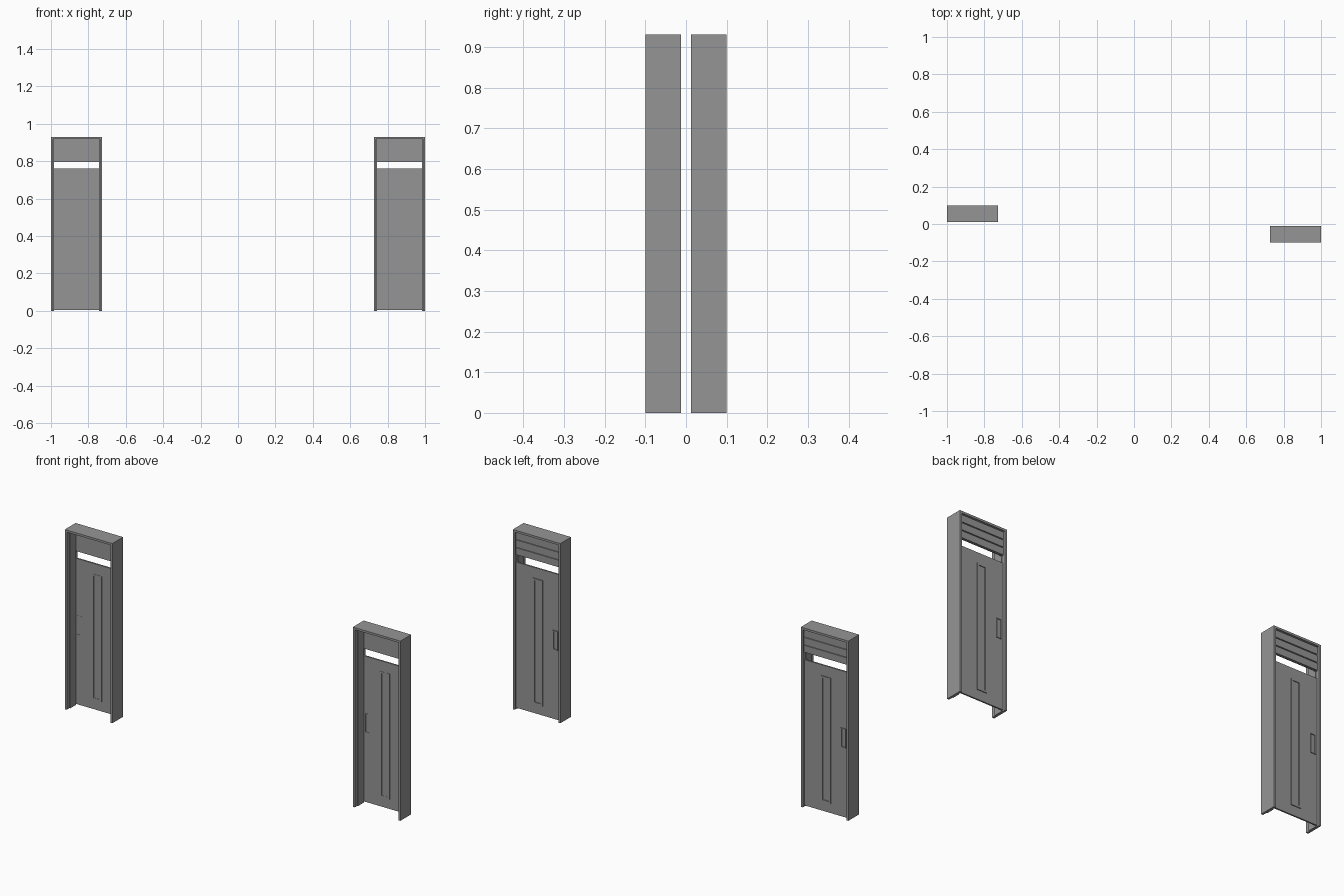
import bpy
import bmesh

old = bpy.data.objects.get("Cube")
if old:
    bpy.data.objects.remove(old, do_unlink=True)

GREY = (0.3, 0.3, 0.3, 1)
metal = bpy.data.materials.new("grey_metal")
metal.diffuse_color = GREY
metal.use_nodes = True
metal.node_tree.nodes["Principled BSDF"].inputs["Base Color"].default_value = GREY

W, D, H = 0.272, 0.088, 0.93     # overall size of one door unit
T = 0.011                        # frame thickness
STOP = 0.004                     # extra width of the door stop
HALF = W / 2
BACK = D / 2


def add_boxes(name, boxes, origin):
    """One object made of boxes given as (x0, x1, y0, y1, z0, z1)."""
    bm = bmesh.new()
    for x0, x1, y0, y1, z0, z1 in boxes:
        verts = bmesh.ops.create_cube(bm, size=1)["verts"]
        for v in verts:
            v.co.x = x1 if v.co.x > 0 else x0
            v.co.y = y1 if v.co.y > 0 else y0
            v.co.z = z1 if v.co.z > 0 else z0
    mesh = bpy.data.meshes.new(name)
    bm.to_mesh(mesh)
    bm.free()
    mesh.materials.append(metal)
    obj = bpy.data.objects.new(name, mesh)
    obj.location = origin
    bpy.context.collection.objects.link(obj)
    return obj


def rim(cx, cz, w, h, t, y0, y1):
    """Four bars forming a rectangular border."""
    x0, x1, z0, z1 = cx - w / 2, cx + w / 2, cz - h / 2, cz + h / 2
    return [(x0, x0 + t, y0, y1, z0, z1), (x1 - t, x1, y0, y1, z0, z1),
            (x0 + t, x1 - t, y0, y1, z0, z0 + t),
            (x0 + t, x1 - t, y0, y1, z1 - t, z1)]


def door_unit(side, origin):
    inner = HALF - T
    leaf_back, leaf_front = BACK - 0.012, BACK - 0.02

    # Jambs and header
    add_boxes(side + "_door_frame", [
        (-HALF, -inner, -BACK, BACK, 0, H),
        (inner, HALF, -BACK, BACK, 0, H),
        (-inner, inner, -BACK, BACK, H - T, H)], origin)

    # Stops running along the inside of the jambs
    add_boxes(side + "_door_stops", [
        (-inner, -inner + STOP, -0.022, leaf_front, 0, H - T),
        (inner - STOP, inner, -0.022, leaf_front, 0, H - T)], origin)

    # Door leaf
    add_boxes(side + "_door_leaf", [
        (-inner, inner, leaf_front, leaf_back, 0.006, 0.76)], origin)

    # Tall narrow panel border and pull handle plate on both faces
    for face, y0, y1 in (("back", leaf_back, leaf_back + 0.004),
                         ("front", leaf_front - 0.001, leaf_front)):
        add_boxes(f"{side}_{face}_panel_border",
                  rim(0, 0.38, 0.056, 0.65, 0.01, y0, y1), origin)
        add_boxes(f"{side}_{face}_handle_plate",
                  rim(-0.1, 0.415, 0.028, 0.1, 0.004, y0, y1), origin)

    # Upper panel with three slats on its back
    low, high = 0.797, H - T
    pitch = (high - low) / 3
    add_boxes(side + "_upper_panel", [
        (-inner, inner, leaf_front, leaf_back - 0.002, low, high)], origin)
    add_boxes(side + "_upper_slats", [
        (-inner, inner, leaf_back - 0.002, leaf_back + 0.003,
         low + i * pitch + 0.003, low + (i + 1) * pitch - 0.002)
        for i in range(3)], origin)


# Two units, one on each side, staggered in depth
door_unit("right", (-1 + HALF, 0.1 - BACK, 0))
door_unit("left", (1 - HALF, -0.1 + BACK, 0))
